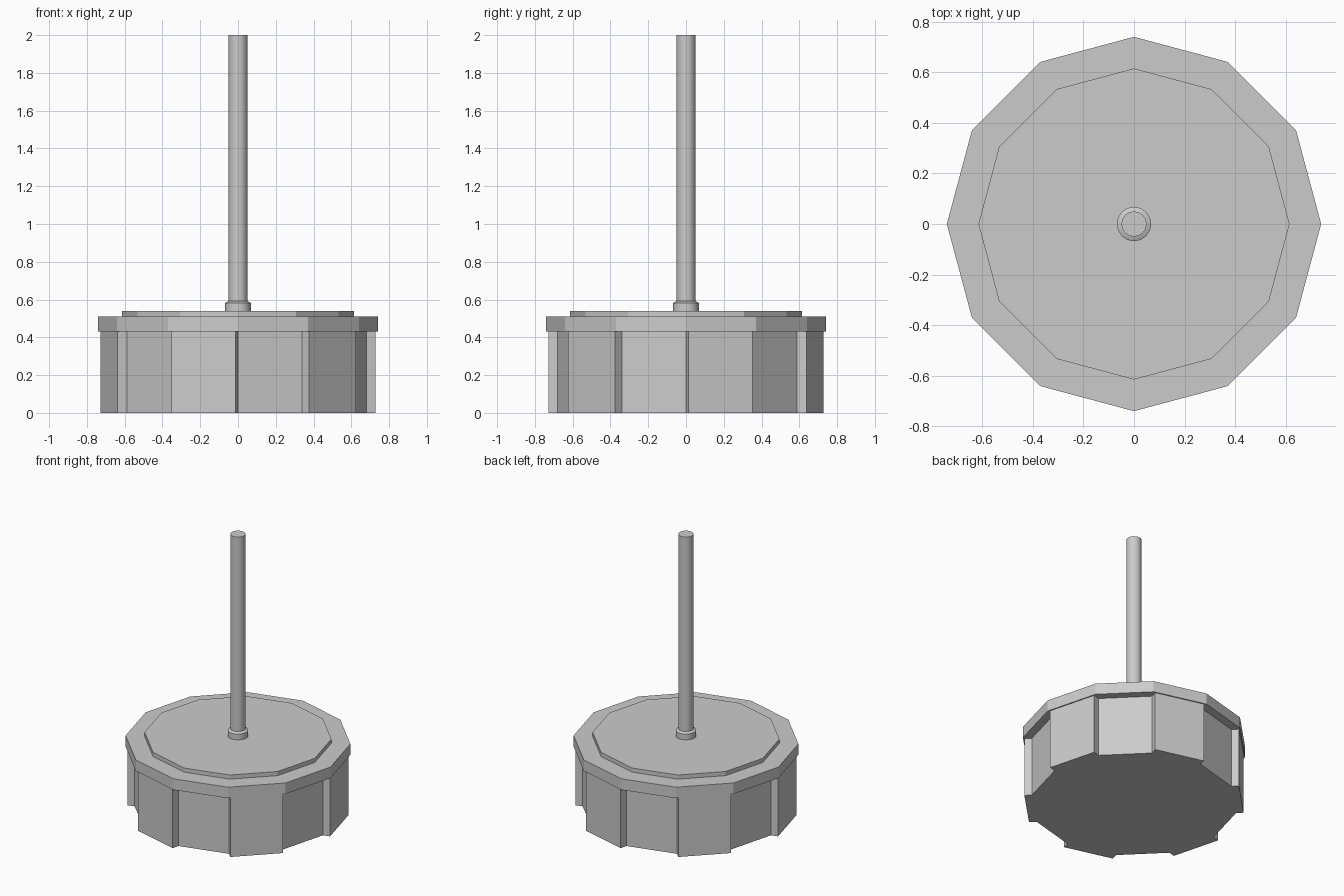
import bpy, bmesh, math

if "Cube" in bpy.data.objects:
    bpy.data.objects.remove(bpy.data.objects["Cube"])


def turned(name, profile, sides):
    """Closed solid of revolution from (radius, z) pairs, bottom to top."""
    bm = bmesh.new()
    rings = []
    for r, z in profile:
        rings.append([bm.verts.new((r * math.cos(2 * math.pi * i / sides),
                                    r * math.sin(2 * math.pi * i / sides), z))
                      for i in range(sides)])
    for a, b in zip(rings, rings[1:]):
        for i in range(sides):
            j = (i + 1) % sides
            bm.faces.new((a[i], a[j], b[j], b[i]))
    bm.faces.new(rings[0][::-1])
    bm.faces.new(rings[-1])
    return finish(name, bm)


def finish(name, bm):
    mesh = bpy.data.meshes.new(name)
    bm.to_mesh(mesh)
    bm.free()
    obj = bpy.data.objects.new(name, mesh)
    bpy.context.collection.objects.link(obj)
    return obj


# Ribbed drum: twelve-sided, every other side pushed straight outward
R, PUSH, DRUM_TOP = 0.68, 0.05, 0.43
outline = []
for k in range(12):
    a0, a1 = math.radians(30 * k), math.radians(30 * (k + 1))
    mid = (a0 + a1) / 2
    d = PUSH if k % 2 == 0 else 0
    for a in (a0, a1):
        outline.append((R * math.cos(a) + d * math.cos(mid),
                        R * math.sin(a) + d * math.sin(mid)))
bm = bmesh.new()
low = [bm.verts.new((x, y, 0)) for x, y in outline]
high = [bm.verts.new((x, y, DRUM_TOP)) for x, y in outline]
for i in range(len(low)):
    j = (i + 1) % len(low)
    bm.faces.new((low[i], low[j], high[j], high[i]))
bm.faces.new(low[::-1])
bm.faces.new(high)
finish("ribbed_drum", bm)

# Lid with a raised step
turned("lid", [(0.74, DRUM_TOP), (0.74, 0.51), (0.615, 0.51), (0.615, 0.54)], 12)

# Collar and rod
collar = turned("collar", [(0.068, 0.54), (0.068, 0.582), (0.05, 0.592)], 16)
rod = turned("rod", [(0.05, 0.54), (0.05, 2.0)], 16)
for obj in (collar, rod):
    bpy.ops.object.select_all(action='DESELECT')
    obj.select_set(True)
    bpy.context.view_layer.objects.active = obj
    bpy.ops.object.shade_smooth_by_angle(angle=math.radians(30))
